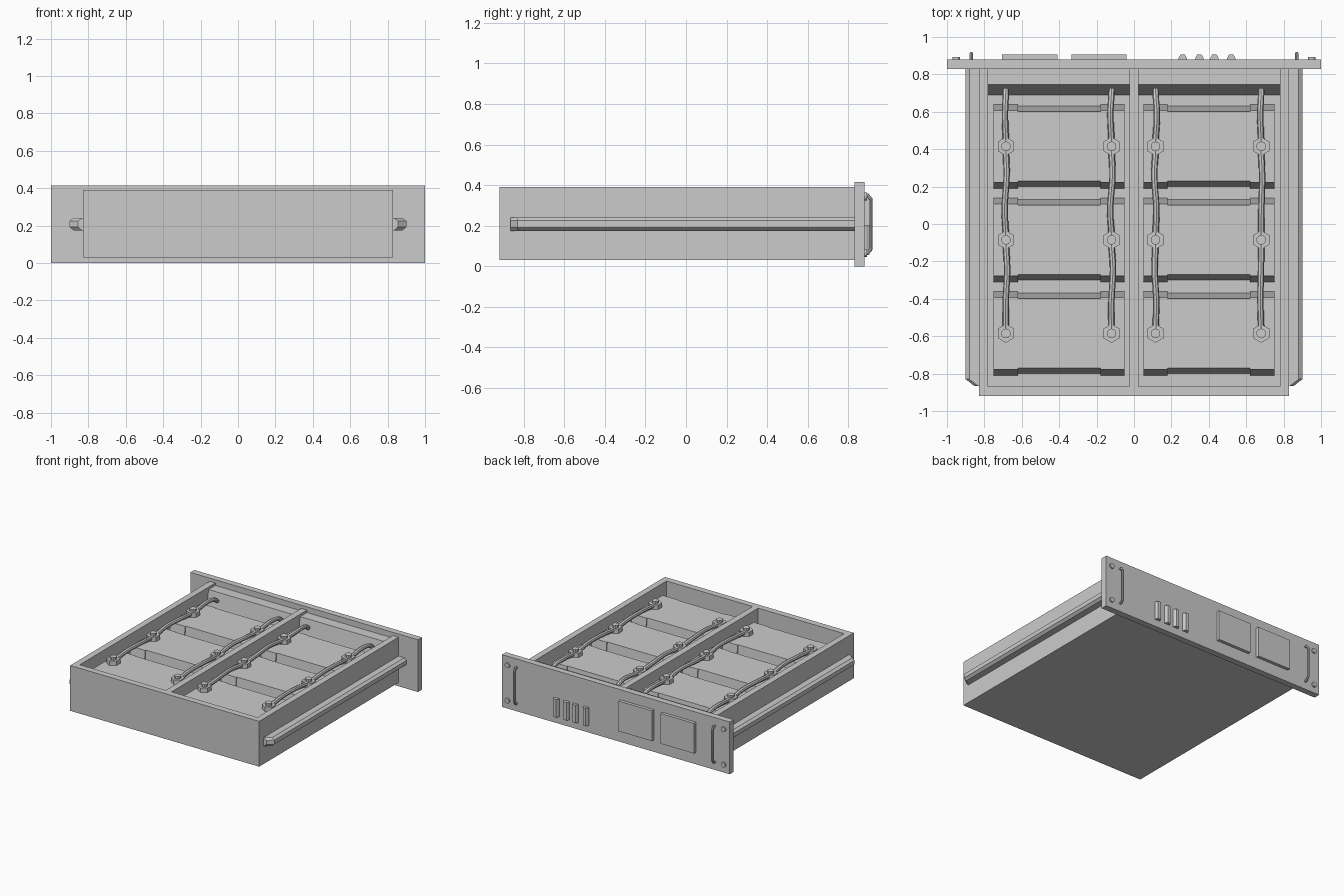
import bpy, bmesh, math, random
from mathutils import Matrix, Vector

if "Cube" in bpy.data.objects:
    bpy.data.objects.remove(bpy.data.objects["Cube"])
random.seed(4)

grey = bpy.data.materials.new("mid_grey")
grey.diffuse_color = (0.6, 0.6, 0.6, 1)
grey.use_nodes = True
grey.node_tree.nodes["Principled BSDF"].inputs["Base Color"].default_value = grey.diffuse_color


def finish(name, bm):
    bmesh.ops.recalc_face_normals(bm, faces=bm.faces)
    me = bpy.data.meshes.new(name)
    bm.to_mesh(me)
    bm.free()
    me.materials.append(grey)
    ob = bpy.data.objects.new(name, me)
    bpy.context.collection.objects.link(ob)
    return ob


def add_box(bm, x, y, z):
    m = Matrix.Translation(((x[0]+x[1])/2, (y[0]+y[1])/2, (z[0]+z[1])/2))
    m = m @ Matrix.Diagonal((x[1]-x[0], y[1]-y[0], z[1]-z[0], 1))
    return bmesh.ops.create_cube(bm, size=1, matrix=m)["verts"]


def box(name, x, y, z):
    bm = bmesh.new()
    add_box(bm, x, y, z)
    return finish(name, bm)


def cylinder(name, loc, r, h, n, axis="Z", r2=None):
    bm = bmesh.new()
    m = Matrix.Translation(loc)
    if axis == "Y":
        m = m @ Matrix.Rotation(math.pi/2, 4, "X")
    bmesh.ops.create_cone(bm, cap_ends=True, segments=n, radius1=r,
                          radius2=r if r2 is None else r2, depth=h, matrix=m)
    return finish(name, bm)


def loft(name, sections):
    """Join equal-length rings of points and cap the ends."""
    bm = bmesh.new()
    rings = [[bm.verts.new(p) for p in s] for s in sections]
    n = len(rings[0])
    for a, b in zip(rings, rings[1:]):
        for i in range(n):
            bm.faces.new((a[i], a[(i+1) % n], b[(i+1) % n], b[i]))
    bm.faces.new(rings[0])
    bm.faces.new(rings[-1])
    return finish(name, bm)


def tube(name, pts, r, kind="NURBS"):
    cu = bpy.data.curves.new(name, "CURVE")
    cu.dimensions = "3D"
    cu.bevel_depth = r
    cu.bevel_resolution = 2
    cu.use_fill_caps = True
    sp = cu.splines.new(kind)
    sp.points.add(len(pts)-1)
    for p, c in zip(sp.points, pts):
        p.co = (*c, 1)
    if kind == "NURBS":
        sp.order_u = 3
        sp.use_endpoint_u = True
        sp.resolution_u = 4
    cu.materials.append(grey)
    ob = bpy.data.objects.new(name, cu)
    bpy.context.collection.objects.link(ob)
    bpy.ops.object.select_all(action="DESELECT")
    bpy.context.view_layer.objects.active = ob
    ob.select_set(True)
    bpy.ops.object.convert(target="MESH")
    bpy.ops.object.shade_smooth_by_angle()


# open tray: floor, walls and centre divider
box("tray_floor", (-.83, .83), (-.92, .83), (.03, .06))
box("tray_end_wall", (-.83, .83), (-.92, -.87), (.06, .39))
box("tray_divider", (-.025, .025), (-.87, .83), (.06, .39))
for s, side in ((-1, "left"), (1, "right")):
    box(side + "_tray_wall", sorted((s*.78, s*.83)), (-.87, .83), (.06, .39))

    # slide rail with softened outer edges and a tapered end
    def ring(y, out):
        return [(s*.83, y, .175), (s*(out-.02), y, .175), (s*out, y, .192),
                (s*out, y, .225), (s*(out-.02), y, .24), (s*.83, y, .24)]
    loft(side + "_slide_rail", [ring(.83, .9), ring(-.83, .9), ring(-.865, .855)])

    # sloped bulkhead inside the panel
    prof = [(.69, .06), (.83, .06), (.83, .37), (.745, .37)]
    loft(side + "_bulkhead", [[(s*x, y, z) for y, z in prof] for x in (.025, .78)])

# batteries: tapered blocks with a stepped middle, three in each bay
xl, xm = .05, .12
for cx in (-.4, .4):
    for k, yc in enumerate((.415, -.085, -.585)):
        for part, hx, low, top in (("battery", .35, .225, .193),
                                   ("battery_middle", .22, .215, .186)):
            if part == "battery":
                spans = ((cx-.35, cx-.22), (cx+.22, cx+.35))
            else:
                spans = ((cx-.22, cx+.22),)
            for a, b in spans:
                loft(part, [[(a, yc-low, .06), (b, yc-low, .06),
                             (b, yc+low, .06), (a, yc+low, .06)],
                            [(a, yc-top, .32), (b, yc-top, .32),
                             (b, yc+top, .32), (a, yc+top, .32)]])

# terminals and the cables that link them
for x in (-.685, -.12, .115, .68):
    pts = [(x, .715, .315), (x, .69, .345)]
    for y in (.415, -.085, -.585):
        j = random.uniform(-.012, .012)
        pts += [(x+j, y+.17, .355), (x, y+.04, .34), (x, y, .338)]
        if y > -.5:
            pts += [(x, y-.04, .34), (x-j, y-.16, .355)]
        cylinder("terminal_nut", (x, y, .3375), .05, .035, 6)
        cylinder("terminal_stud", (x, y, .364), .026, .02, 10)
    tube("cable", pts, .017)

# front panel, at the +y end
box("face_panel", (-1, 1), (.83, .88), (0, .415))
for x0, x1 in ((-.705, -.41), (-.335, -.04)):
    box("display", (x0, x1), (.87, .905), (.095, .335))

# breaker switches, narrowing outwards
for x in (.26, .35, .43, .52):
    loft("switch", [[(x-w, y, .057), (x+w, y, .057), (x+w, y, .2), (x-w, y, .2)]
                    for y, w in ((.875, .024), (.89, .021), (.905, .012))])

# pull handles and panel screws
for s in (-1, 1):
    x = s*.87
    tube("pull_handle", [(x, .875, .065), (x, .895, .065), (x, .912, .085),
                         (x, .912, .33), (x, .895, .35), (x, .875, .35)],
         .009, "POLY")
    for z in (.065, .345):
        cylinder("panel_screw", (s*.95, .885, z), .02, .014, 12, "Y")
